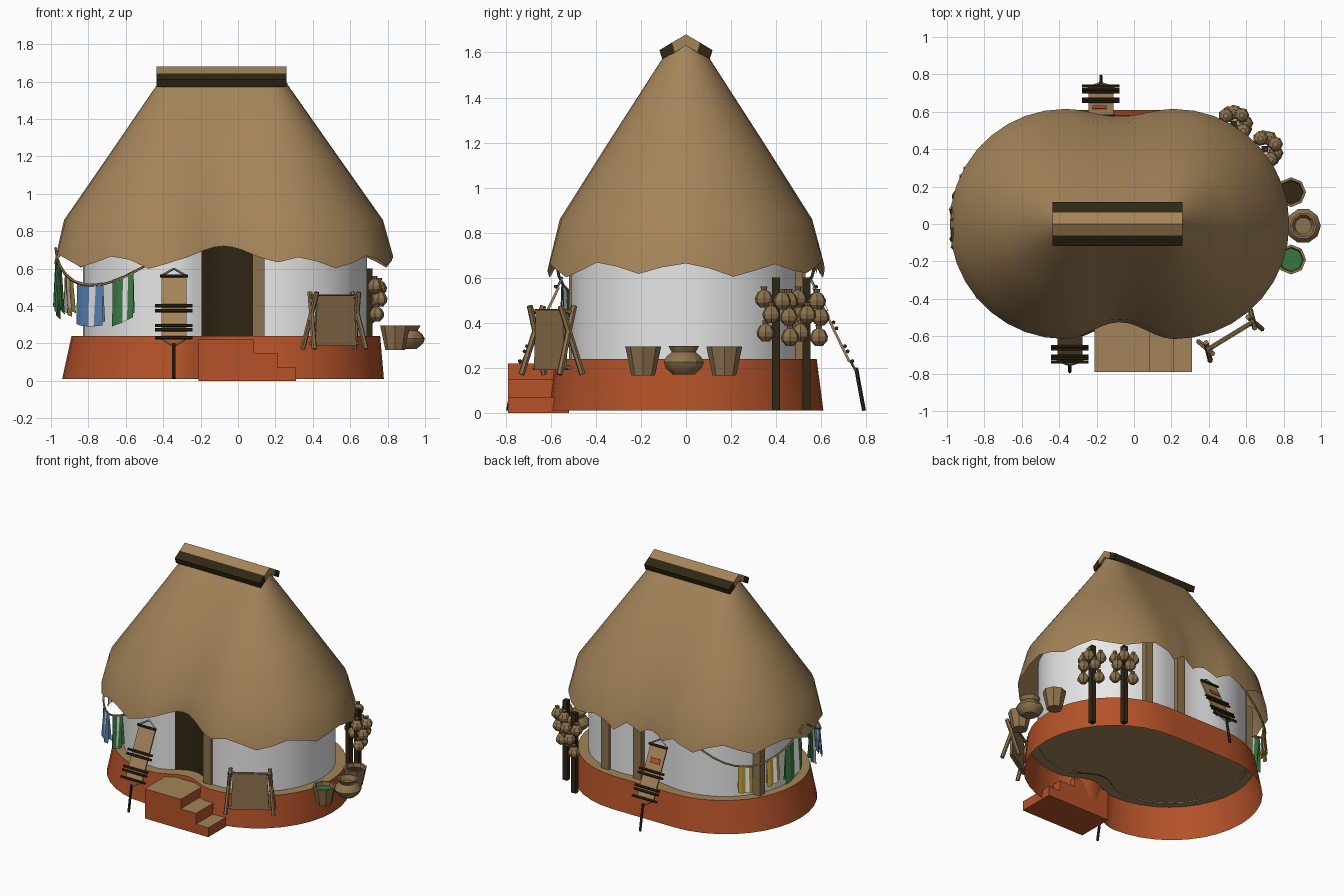
import bpy, bmesh, math, random
from mathutils import Vector as V

if "Cube" in bpy.data.objects:
    bpy.data.objects.remove(bpy.data.objects["Cube"])

random.seed(4)
PAL = {"thatch": (.37, .23, .10), "plaster": (.8, .8, .8), "clay": (.46, .085, .022),
       "dark_wood": (.03, .02, .007), "wood": (.27, .17, .075), "blue": (.09, .21, .42),
       "green": (.04, .18, .055), "yellow": (.5, .34, .04), "grey_cord": (.3, .3, .3)}
KEYS = list(PAL)
MATS = []
for k, c in PAL.items():
    m = bpy.data.materials.new(k)
    m.diffuse_color = (*c, 1)
    m.use_nodes = True
    m.node_tree.nodes["Principled BSDF"].inputs["Base Color"].default_value = m.diffuse_color
    MATS.append(m)
TH, PL, CL, DK, WD, BL, GR, YE, GY = range(9)


def obj(name, bm, smooth=None, fix=True):
    if fix:
        bmesh.ops.recalc_face_normals(bm, faces=bm.faces[:])
    me = bpy.data.meshes.new(name)
    bm.to_mesh(me)
    bm.free()
    for m in MATS:
        me.materials.append(m)
    o = bpy.data.objects.new(name, me)
    bpy.context.collection.objects.link(o)
    if smooth:
        bpy.context.view_layer.objects.active = o
        o.select_set(True)
        bpy.ops.object.shade_smooth_by_angle(angle=math.radians(smooth))
        o.select_set(False)
    return o


def loft(bm, rings, mi, caps=(False, False)):
    vs = [[bm.verts.new(p) for p in r] for r in rings]
    n = len(vs[0])
    out = []
    for a, b in zip(vs, vs[1:]):
        for i in range(n):
            f = bm.faces.new((a[i], a[(i + 1) % n], b[(i + 1) % n], b[i]))
            f.material_index = mi
            out.append(f)
    for on, r in zip(caps, (vs[0][::-1], vs[-1])):
        if on:
            bm.faces.new(r).material_index = mi
    return out


def prism(bm, pts, off, mi):
    return loft(bm, [[V(p) for p in pts], [V(p) + V(off) for p in pts]], mi, (True, True))


def rod(bm, p, q, r, mi, n=6):
    p, q = V(p), V(q)
    d = (q - p).normalized()
    a = d.orthogonal().normalized()
    b = d.cross(a)
    ring = [(a * math.cos(t) + b * math.sin(t)) * r for t in [math.tau * (i + .5) / n for i in range(n)]]
    loft(bm, [[p + v for v in ring], [q + v for v in ring]], mi, (True, True))


def lathe(bm, x, y, prof, n, mi):
    loft(bm, [[(x + r * math.cos(math.tau * i / n), y + r * math.sin(math.tau * i / n), z)
               for i in range(n)] for r, z in prof], mi, (True, True))


def bean(z, x0, x1, r, front=0, back=0):
    """Kidney outline: two half circles joined by pinched sides, 60 points."""
    cl, cr, pts = x0 + r, x1 - r, []
    for i in range(18):
        t = math.pi * (i / 18 - .5)
        pts.append(V((cr + r * math.cos(t), r * math.sin(t), z)))
    for i in range(12):
        s = i / 12
        pts.append(V((cr + (cl - cr) * s, r - back * math.sin(math.pi * s) ** 2, z)))
    for i in range(18):
        t = math.pi * (i / 18 + .5)
        pts.append(V((cl + r * math.cos(t), r * math.sin(t), z)))
    for i in range(12):
        s = i / 12
        pts.append(V((cl + (cr - cl) * s, -r + front * math.sin(math.pi * s) ** 2, z)))
    return pts


# plinth, open underneath, with earth floor on top
bm = bmesh.new()
loft(bm, [bean(.01, -.94, .78, .61, .08), bean(.24, -.89, .76, .58, .08)], CL)
obj("plinth", bm, 40)
bm = bmesh.new()
bm.faces.new([bm.verts.new(p) for p in bean(.24, -.89, .76, .58, .08)]).material_index = TH
obj("floor", bm, fix=False)

# plaster wall with dark doorway in the pinched front
bm = bmesh.new()
for f in loft(bm, [bean(.235, -.83, .69, .51, .10, .03), bean(.8, -.83, .69, .51, .10, .03)], PL):
    c = f.calc_center_median()
    if -.21 < c.x < .085 and c.y < 0:
        f.material_index = DK
obj("wall", bm, 40)

# timber posts set against the wall
bm = bmesh.new()
for x, y in ((.11, -.49), (.03, .5), (.30, .49), (-.77, .25)):
    prism(bm, [(x + i, y + j, .24) for i, j in ((-.032, -.03), (.032, -.03), (.032, .03), (-.032, .03))],
          (0, 0, .5), WD)
obj("wall_posts", bm)

# thatch roof with ragged eave
eave = bean(.64, -.985, .83, .615, .09, .04)
for k, p in enumerate(eave):
    p.z += .03 * math.sin(math.tau * k / 4) + random.uniform(-.012, .012)
    if k > 48:
        p.z = .64 + .08 * math.sin(math.pi * (k - 48) / 12) ** 2
bm = bmesh.new()
loft(bm, [eave, bean(.86, -.93, .775, .56, .05, .02), bean(1.2, -.695, .535, .345, .02),
          bean(1.58, -.435, .268, .10), bean(1.63, -.41, .245, .05)], TH, (False, True))
obj("thatch_roof", bm, 40)

# ridge cap with dark lower bands
bm = bmesh.new()
for s in (1, -1):
    for q, mi in ((((0, 1.68), (.062, 1.644), (.05, 1.6), (0, 1.63)), TH),
                  (((.062, 1.644), (.118, 1.61), (.105, 1.57), (.05, 1.6)), DK)):
        prism(bm, [(-.435, s * y, z) for y, z in q], (.695, 0, 0), mi)
obj("ridge_cap", bm)

# side-facing entrance steps
bm = bmesh.new()
prof = [(-.21, 0), (.31, 0), (.31, .07), (.21, .07), (.21, .15), (.085, .15), (.085, .22), (-.21, .22)]
prism(bm, [(x, -.79, z) for x, z in prof], (0, .27, 0), CL)
bmesh.ops.recalc_face_normals(bm, faces=bm.faces[:])
for f in bm.faces:
    if f.normal.z > .5:
        f.material_index = TH
obj("entrance_steps", bm)

# two leaning weaving looms, front and back
def loom(name, cx, s):
    P = lambda x, d, z: V((cx + x, s * d, z))
    on = lambda x, t: P(x, .73 - .16 * t, .23 + .33 * t)
    bm = bmesh.new()
    prism(bm, [on(-.067, 0), on(.067, 0), on(.067, 1), on(-.067, 1)], (0, -s * .01, -.005), TH)
    for t, w in ((0, .1), (.13, .1), (.2, .1), (.44, .1), (.52, .1), (1, .075)):
        rod(bm, on(-w, t) + V((0, s * .008, 0)), on(w, t) + V((0, s * .008, 0)), .009, DK)
    for x in (-.07, .07):
        rod(bm, on(x, 0), P(0, .755, .185), .006, GY, 4)
        rod(bm, on(x, 1), P(0, .55, .6), .006, GY, 4)
    rod(bm, P(0, .755, .2), P(0, .79, .01), .009, DK)
    if s > 0:
        o = V((0, .006, .003))
        prism(bm, [on(-.045, .66) + o, on(.03, .66) + o, on(.03, .76) + o, on(-.045, .76) + o],
              (0, .002, .001), CL)
    obj(name, bm)


loom("front_loom", -.343, -1)
loom("back_loom", -.177, 1)

# hide stretched on a trestle frame
bm = bmesh.new()
c, u, n = V((.515, -.595, 0)), V((.85, .52, 0)), V((.52, -.85, 0))
Z = lambda z: V((0, 0, z))
prism(bm, [c - u * .13 + Z(.19), c + u * .13 + Z(.19), c + u * .115 + Z(.455), c - u * .115 + Z(.455)],
      n * .015, WD)
for e in (-.155, .155):
    for s in (-1, 1):
        rod(bm, c + u * e * 1.05 + n * s * .06 + Z(.17), c + u * e * .85 - n * s * .035 + Z(.475), .014, WD)
for z in (.2, .45):
    rod(bm, c - u * .15 + Z(z), c + u * .15 + Z(z), .011, WD)
obj("hide_frame", bm)

# baskets and pot on the right
bm = bmesh.new()
for y, fill in ((-.19, GR), (.17, DK)):
    lathe(bm, .84, y, [(.052, .165), (.08, .295), (.066, .295), (.06, .262)], 8, WD)
    lathe(bm, .84, y, [(.062, .262), (.062, .268)], 8, fill)
obj("baskets", bm)
bm = bmesh.new()
lathe(bm, .905, -.01, [(.05, .17), (.085, .2), (.094, .225), (.08, .25), (.056, .27), (.072, .297),
                       (.06, .297), (.045, .265)], 10, WD)
obj("clay_pot", bm, 30)

# gourds hung on poles
bm = bmesh.new()
gb = bmesh.new()
for px, py, a0 in ((.70, .40, .45), (.535, .535, .85)):
    prism(bm, [(px + i, py + j, .01) for i, j in ((-.018, -.018), (.018, -.018), (.018, .018), (-.018, .018))],
          (0, 0, .59), DK)
    for k in range(7):
        a = a0 + (-1.5, 0, 1.5, -.8, .7, -1.3, 1.2)[k]
        z = (.51, .5, .5, .44, .43, .36, .34)[k]
        x, y = px + .062 * math.cos(a), py + .062 * math.sin(a)
        lathe(gb, x, y, [(.018, z - .042), (.038, z - .02), (.041, z), (.028, z + .025),
                         (.012, z + .035), (.016, z + .05)], 7, WD)
obj("gourd_poles", bm)
obj("gourds", gb)

# washing lines sagging under the left eave, with draped striped cloths
def line(a, b, sag):
    def at(deg, r=.575, dz=0):
        k = (deg - a) / (b - a)
        t = math.radians(deg)
        return V((-.4 - r * math.cos(t), r * math.sin(t), .71 - sag * math.sin(math.pi * k) + dz))
    return at


def cloth(bm, at, a, b, h, col):
    st = [a + (b - a) * i / 4 for i in range(5)]
    for i in range(4):
        mi = PL if i == 2 else col
        for r, hh in ((.588, h), (.562, h * .9)):
            w = .006 * (-1) ** i
            ps = [at(st[i], r - w, -hh), at(st[i + 1], r + w, -hh), at(st[i + 1], .575, .01), at(st[i], .575, .01)]
            bm.faces.new([bm.verts.new(p) for p in ps]).material_index = mi


bm = bmesh.new()
cb = bmesh.new()
for a, b, sag, items in ((92, 2, .2, ((53, 43, .19, YE), (33, 24, .19, YE), (19, 4, .27, GR))),
                         (-2, -95, .2, ((-6, -14, .27, GR), (-37, -56, .22, BL), (-62, -74, .24, GR)))):
    at = line(a, b, sag)
    ds = [a + (b - a) * i / 12 for i in range(13)]
    for p, q in zip(ds, ds[1:]):
        rod(bm, at(p), at(q), .007, TH, 5)
    for it in items:
        cloth(cb, at, *it)
obj("washing_lines", bm)
obj("hanging_cloths", cb, fix=False)
